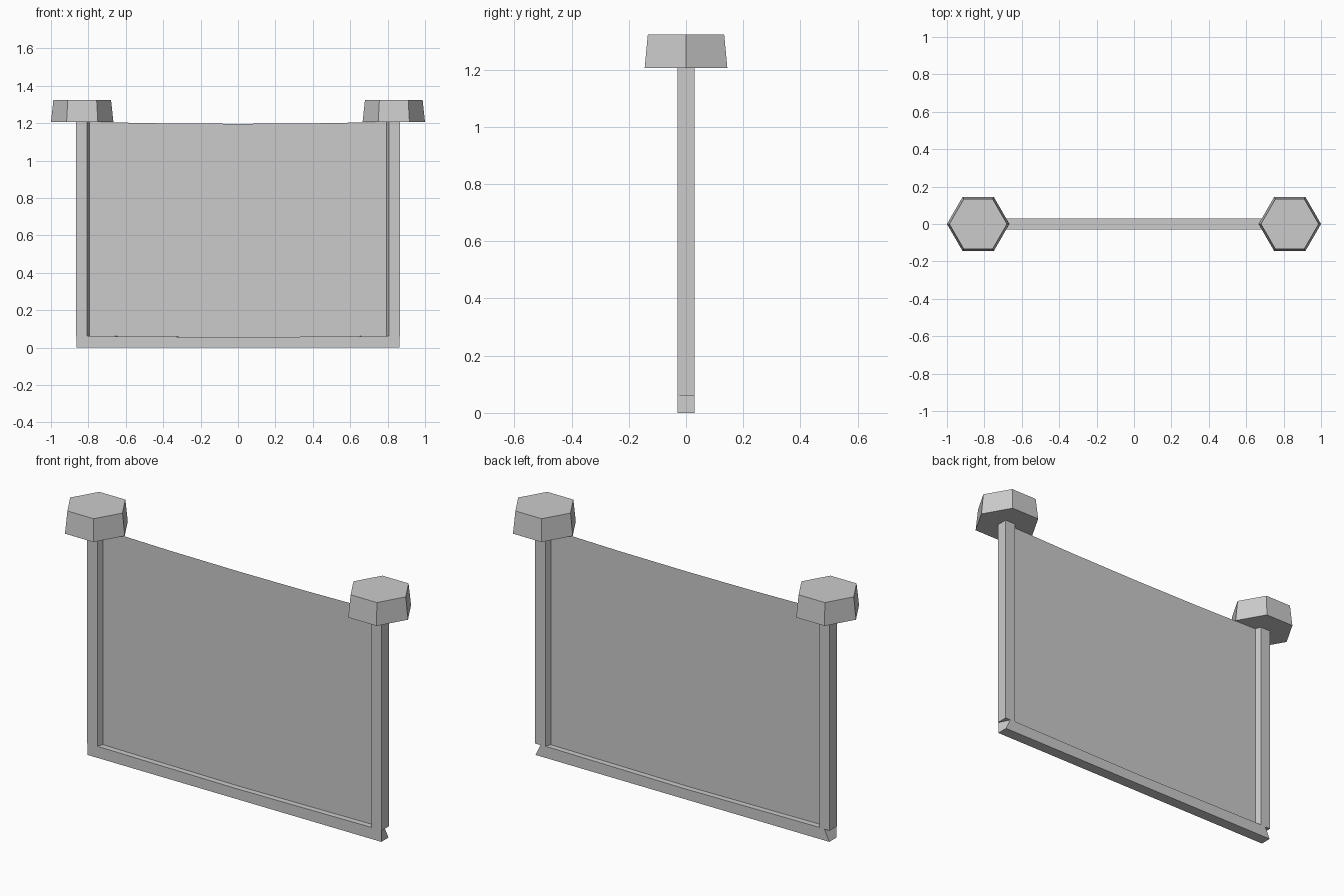
import bpy
import bmesh
import math

if "Cube" in bpy.data.objects:
    bpy.data.objects.remove(bpy.data.objects["Cube"])


def make_object(name, bm):
    bmesh.ops.recalc_face_normals(bm, faces=bm.faces[:])
    mesh = bpy.data.meshes.new(name)
    bm.to_mesh(mesh)
    bm.free()
    obj = bpy.data.objects.new(name, mesh)
    bpy.context.collection.objects.link(obj)
    return obj


def loft(name, sections):
    """Closed solid through equal-length rings of points."""
    bm = bmesh.new()
    rings = [[bm.verts.new(p) for p in s] for s in sections]
    for a, b in zip(rings, rings[1:]):
        n = len(a)
        for i in range(n):
            j = (i + 1) % n
            bm.faces.new((a[i], a[j], b[j], b[i]))
    bm.faces.new(rings[0])
    bm.faces.new(rings[-1])
    return make_object(name, bm)


def hexagon(cx, r, z):
    return [(cx + r * math.cos(i * math.pi / 3), r * math.sin(i * math.pi / 3), z)
            for i in range(6)]


POST = [(0.866, -0.03), (0.866, 0.03), (0.806, 0.03), (0.795, 0.0), (0.806, -0.03)]

for side, label in ((-1, "left"), (1, "right")):
    # Upright post with angled inner faces
    loft(label + "_post", [[(side * x, y, z) for x, y in POST] for z in (0.06, 1.206)])
    # Tapered hexagonal cap
    loft(label + "_cap", [hexagon(side * 0.833, 0.167, 1.206),
                          hexagon(side * 0.833, 0.154, 1.324)])


# Bottom rail, dipped in the middle and notched at the back corners
def rail_section(x, top, notch):
    return [(x, -0.03, 0), (x, 0.03, 0), (x - notch, 0.03, top), (x, -0.03, top)]


loft("bottom_rail", [rail_section(-0.864, 0.062, -0.03),
                     rail_section(0, 0.055, 0),
                     rail_section(0.864, 0.062, 0.03)])

# Thin panel with a gently sagging top edge
bm = bmesh.new()
columns = []
for i in range(5):
    x = -0.81 + 0.405 * i
    sag = 0.01 * (1 - (x / 0.81) ** 2)
    columns.append([bm.verts.new((x, 0, 0.055)), bm.verts.new((x, 0, 1.206 - sag))])
for a, b in zip(columns, columns[1:]):
    bm.faces.new((a[0], b[0], b[1], a[1]))
make_object("panel", bm)
